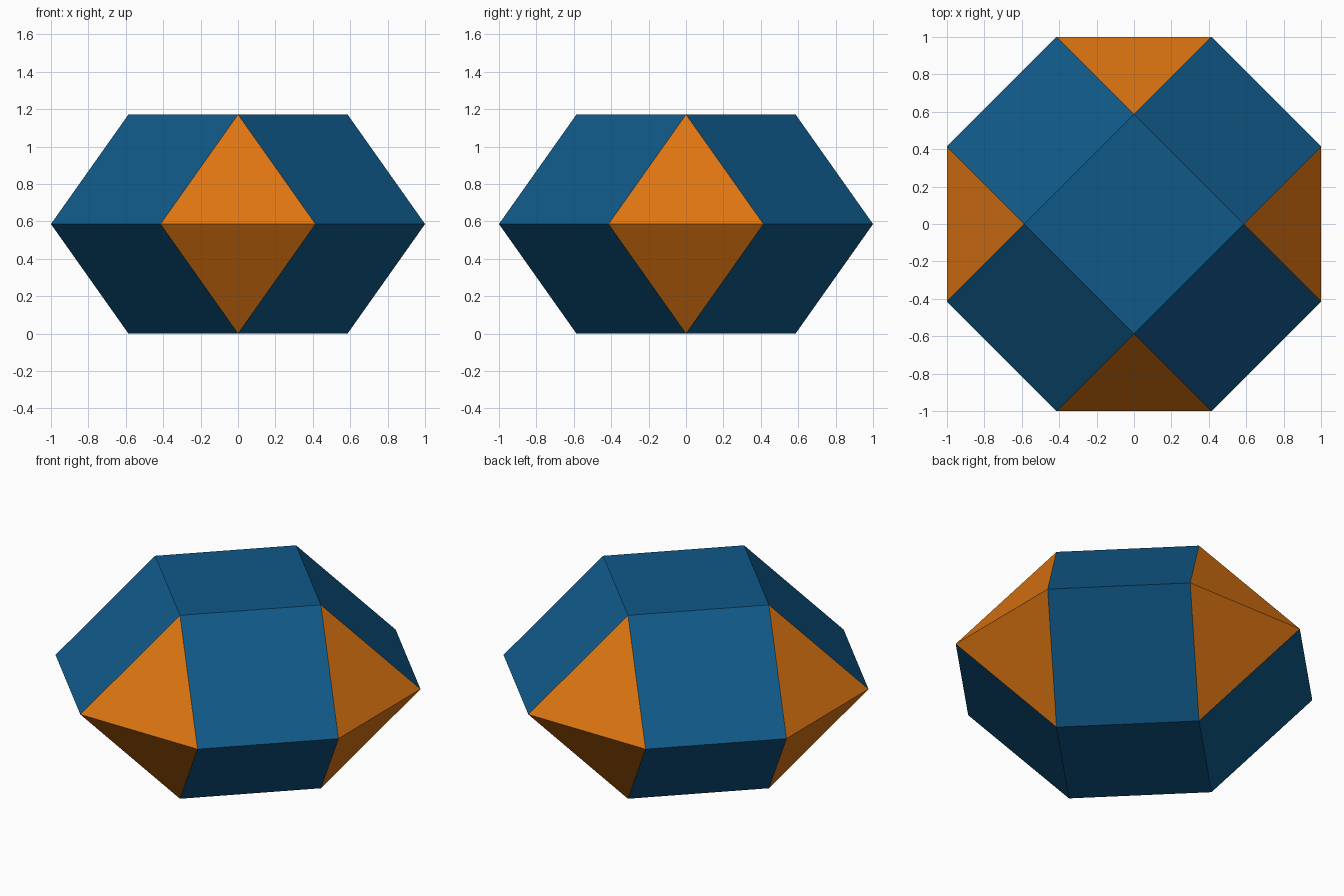
import bpy, bmesh, math

if "Cube" in bpy.data.objects:
    bpy.data.objects.remove(bpy.data.objects["Cube"])

APOTHEM = 1.0                                        # centre to octagon side
EDGE = 2 * APOTHEM * math.tan(math.pi / 8)           # every edge has this length
RISE = EDGE / math.sqrt(2)                           # height of each half


def material(name, rgb):
    m = bpy.data.materials.new(name)
    m.diffuse_color = (*rgb, 1.0)
    m.use_nodes = True
    m.node_tree.nodes["Principled BSDF"].inputs["Base Color"].default_value = m.diffuse_color
    return m


def ring(bm, count, radius, z, offset):
    """Regular polygon of vertices at height z."""
    return [bm.verts.new((radius * math.cos(offset + math.tau * i / count),
                          radius * math.sin(offset + math.tau * i / count), z))
            for i in range(count)]


bm = bmesh.new()

# Octagonal waist shared by both halves
waist = ring(bm, 8, APOTHEM / math.cos(math.pi / 8), RISE, math.pi / 8)

# Upper and lower halves: square cap, four square sides, four triangles
for z in (0.0, 2 * RISE):
    cap = ring(bm, 4, EDGE / math.sqrt(2), z, 0.0)
    bm.faces.new(cap)
    for k in range(4):
        bm.faces.new((cap[k], waist[2 * k], waist[2 * k + 1], cap[(k + 1) % 4]))
        bm.faces.new((cap[k], waist[2 * k - 1], waist[2 * k]))

bmesh.ops.recalc_face_normals(bm, faces=bm.faces[:])

# Squares blue, triangles orange
for f in bm.faces:
    f.material_index = 1 if len(f.verts) == 3 else 0
    f.smooth = False

mesh = bpy.data.meshes.new("faceted_solid")
bm.to_mesh(mesh)
bm.free()
mesh.materials.append(material("deep_blue", (0.005, 0.10, 0.25)))
mesh.materials.append(material("orange", (0.73, 0.18, 0.006)))
solid = bpy.data.objects.new("faceted_solid", mesh)
bpy.context.collection.objects.link(solid)
